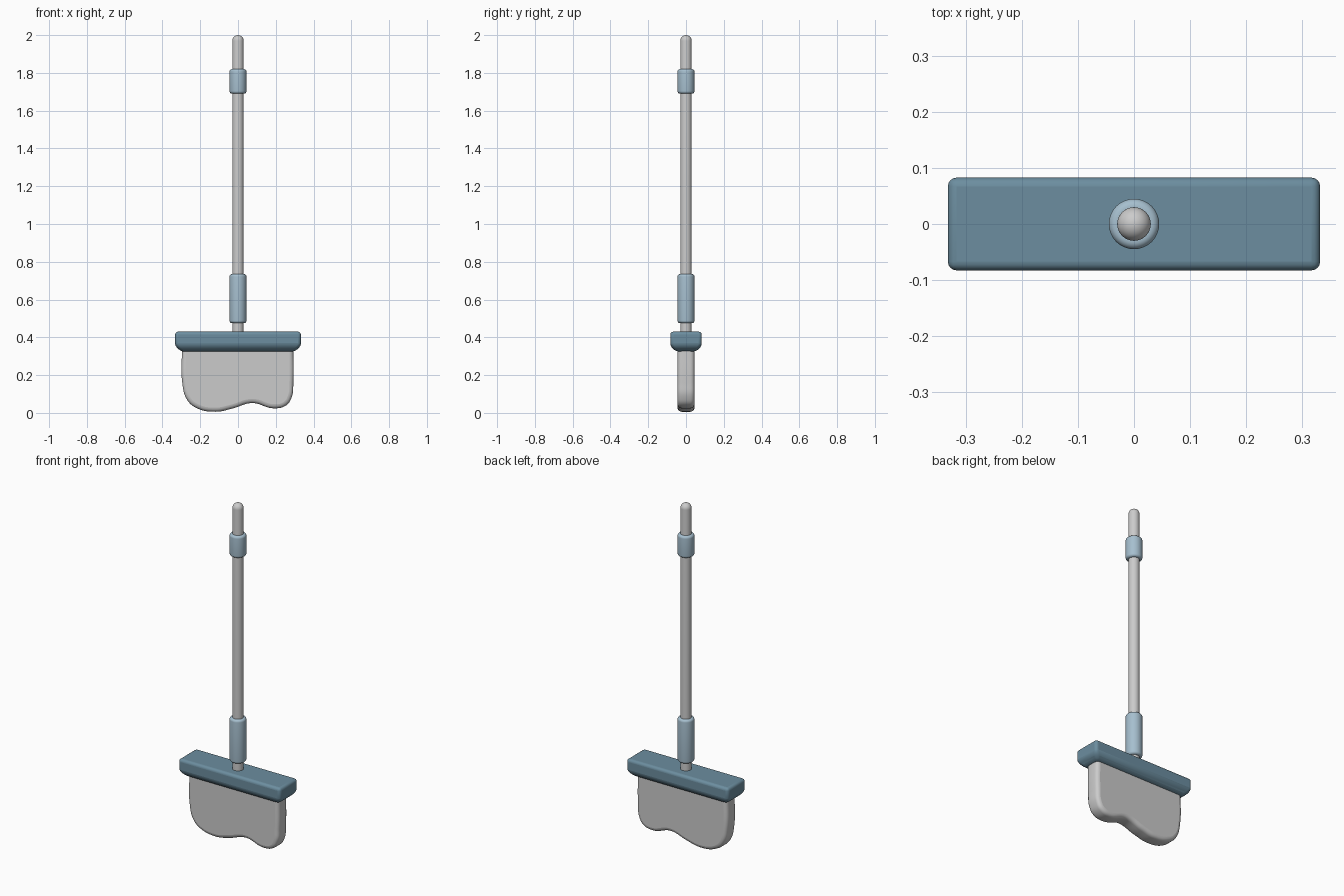
import bpy, bmesh, math

cube = bpy.data.objects.get("Cube")
if cube:
    bpy.data.objects.remove(cube, do_unlink=True)


def material(name, color):
    m = bpy.data.materials.new(name)
    m.use_nodes = True
    m.diffuse_color = (*color, 1)
    m.node_tree.nodes["Principled BSDF"].inputs["Base Color"].default_value = (*color, 1)
    return m


GREY = material("light grey", (0.60, 0.60, 0.60))
BLUE = material("slate blue", (0.15, 0.27, 0.35))
PALE = material("pale blue", (0.38, 0.52, 0.62))


def smooth(obj, angle=40):
    bpy.ops.object.select_all(action="DESELECT")
    obj.select_set(True)
    bpy.context.view_layer.objects.active = obj
    bpy.ops.object.shade_smooth_by_angle(angle=math.radians(angle))


def add_object(name, bm, mat):
    mesh = bpy.data.meshes.new(name)
    bmesh.ops.recalc_face_normals(bm, faces=bm.faces)
    bm.to_mesh(mesh)
    bm.free()
    obj = bpy.data.objects.new(name, mesh)
    bpy.context.collection.objects.link(obj)
    mesh.materials.append(mat)
    return obj


def lathe(name, profile, mat, steps=40):
    """Spin an (radius, height) profile about the vertical axis."""
    bm = bmesh.new()
    verts = [bm.verts.new((r, 0, z)) for r, z in profile]
    edges = [bm.edges.new(pair) for pair in zip(verts, verts[1:])]
    bmesh.ops.spin(bm, geom=verts + edges, axis=(0, 0, 1), cent=(0, 0, 0),
                   angle=math.tau, steps=steps)
    bmesh.ops.remove_doubles(bm, verts=bm.verts, dist=0.0001)
    smooth(add_object(name, bm, mat))


def arc(radius, cx, cz, start, count=6):
    """Quarter circle of profile points, counter-clockwise from start degrees."""
    angles = [math.radians(start + 90 * i / count) for i in range(count + 1)]
    return [(cx + radius * math.cos(a), cz + radius * math.sin(a)) for a in angles]


# Pole with a domed tip
R = 0.03
lathe("pole", [(0, 0.4), (R, 0.4)] + arc(R, 0, 2 - R, 0, 10), GREY)

# Grip sleeves with rounded rims
for name, low, high in (("lower_grip", 0.475, 0.735), ("upper_grip", 1.69, 1.82)):
    r, e = 0.045, 0.014
    lathe(name, [(0, low)] + arc(e, r - e, low + e, -90)
          + arc(e, r - e, high - e, 0) + [(0, high)], PALE)

# Head block: straight sides, underside drawn in to the blade
bm = bmesh.new()
rings = [[bm.verts.new((sx * x, sy * y, z))
          for sx, sy in ((-1, -1), (1, -1), (1, 1), (-1, 1))]
         for x, y, z in ((0.3, 0.053, 0.325), (0.333, 0.083, 0.353), (0.333, 0.083, 0.43))]
bm.faces.new(rings[0])
bm.faces.new(rings[-1])
for a, b in zip(rings, rings[1:]):
    for i in range(4):
        j = (i + 1) % 4
        bm.faces.new((a[i], a[j], b[j], b[i]))
head = add_object("head_block", bm, BLUE)
bevel = head.modifiers.new("rounded edges", "BEVEL")
bevel.width = 0.016
bevel.segments = 4
bevel.limit_method = "ANGLE"
bevel.angle_limit = math.radians(20)
smooth(head, 35)

# Blade: wavy outline with a rounded rim
outline = [(-0.295, 0.36), (-0.295, 0.16), (-0.27, 0.07), (-0.22, 0.026), (-0.12, 0.006),
           (-0.03, 0.023), (0.075, 0.052), (0.19, 0.024), (0.255, 0.04),
           (0.285, 0.085), (0.293, 0.16), (0.293, 0.36)]
curve = bpy.data.curves.new("blade", "CURVE")
curve.dimensions = "2D"
curve.fill_mode = "BOTH"
curve.resolution_u = 8
spline = curve.splines.new("BEZIER")
spline.bezier_points.add(len(outline) - 1)
spline.use_cyclic_u = True
for i, (point, (x, z)) in enumerate(zip(spline.bezier_points, outline)):
    point.co = (x, z, 0)
    kind = "VECTOR" if i in (0, len(outline) - 1) else "AUTO"
    point.handle_left_type = point.handle_right_type = kind
curve.extrude = 0.023
curve.bevel_depth = 0.022
curve.offset = -0.022
curve.bevel_resolution = 3
blade = bpy.data.objects.new("blade", curve)
bpy.context.collection.objects.link(blade)
blade.rotation_euler.x = math.radians(90)
curve.materials.append(GREY)
bpy.ops.object.select_all(action="DESELECT")
blade.select_set(True)
bpy.context.view_layer.objects.active = blade
bpy.ops.object.convert(target="MESH")
smooth(bpy.context.object)
